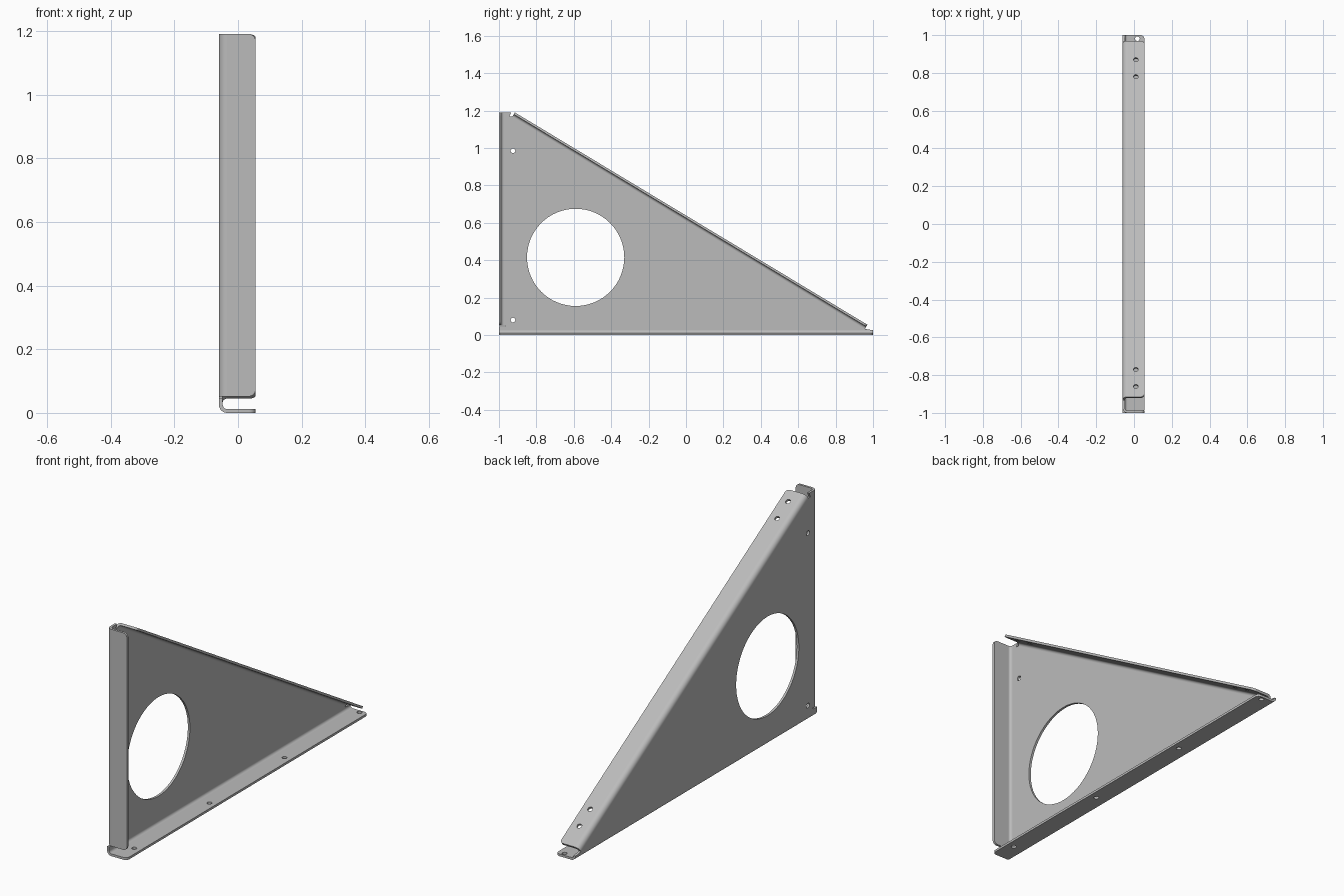
import bpy, bmesh
from math import sin, cos, pi
from mathutils import Matrix, Vector

T = 0.012          # sheet thickness
R = 0.026          # outer bend radius
X0, X1 = -0.06, 0.055   # outer face of plate, free edge of flanges

if "Cube" in bpy.data.objects:
    bpy.data.objects.remove(bpy.data.objects["Cube"])

steel = bpy.data.materials.new("grey_steel")
steel.use_nodes = True
GREY = (0.5, 0.5, 0.5, 1)
steel.diffuse_color = GREY
steel.node_tree.nodes["Principled BSDF"].inputs["Base Color"].default_value = GREY


def frame(u, v, origin):
    """Matrix whose local x and y axes are u and v."""
    u, v = Vector(u), Vector(v)
    m = Matrix((u, v, u.cross(v))).transposed().to_4x4()
    m.translation = origin
    return m


def add_object(name, bm):
    bmesh.ops.remove_doubles(bm, verts=bm.verts, dist=1e-5)
    bmesh.ops.recalc_face_normals(bm, faces=bm.faces)
    mesh = bpy.data.meshes.new(name)
    bm.to_mesh(mesh)
    bm.free()
    mesh.materials.append(steel)
    obj = bpy.data.objects.new(name, mesh)
    bpy.context.collection.objects.link(obj)
    bpy.ops.object.select_all(action='DESELECT')
    obj.select_set(True)
    bpy.context.view_layer.objects.active = obj
    bpy.ops.object.shade_smooth_by_angle(angle=pi / 6)


def arc(cx, cy, r, a0, a1, n):
    return [(cx + r * cos(a0 + (a1 - a0) * i / n),
             cy + r * sin(a0 + (a1 - a0) * i / n)) for i in range(n + 1)]


def circle(cx, cy, r, n):
    return arc(cx, cy, r, 0, 2 * pi, n)[:-1]


def sheet(name, loops, matrix):
    """Flat sheet: first loop is the outline, the rest are holes."""
    curve = bpy.data.curves.new(name + "_outline", 'CURVE')
    curve.dimensions = '2D'
    curve.fill_mode = 'BOTH'
    curve.extrude = T / 2
    for loop in loops:
        spline = curve.splines.new('POLY')
        spline.points.add(len(loop) - 1)
        for point, (a, b) in zip(spline.points, loop):
            point.co = (a, b, 0, 1)
        spline.use_cyclic_u = True
    temp = bpy.data.objects.new(name + "_outline", curve)
    bpy.context.collection.objects.link(temp)
    deps = bpy.context.evaluated_depsgraph_get()
    mesh = bpy.data.meshes.new_from_object(temp.evaluated_get(deps))
    bm = bmesh.new()
    bm.from_mesh(mesh)
    bm.transform(matrix)
    bpy.data.objects.remove(temp)
    bpy.data.curves.remove(curve)
    bpy.data.meshes.remove(mesh)
    add_object(name, bm)


def folded_flange(name, start, end, normal, holes=(), corner=0.02):
    """Flange folded off the plate along an outer line given in (y, z)."""
    p0, p1 = Vector((0, *start)), Vector((0, *end))
    n = Vector((0, *normal)).normalized()
    length = (p1 - p0).length
    u = (p1 - p0).normalized()

    # flat leg with rounded free corners
    outline = [(0, X0 + R), (length, X0 + R)]
    outline += arc(length - corner, X1 - corner, corner, 0, pi / 2, 6)
    outline += arc(corner, X1 - corner, corner, pi / 2, pi, 6)
    loops = [outline] + [circle(s, x, 0.0125, 20) for s, x in holes]
    sheet(name, loops, frame(u, (1, 0, 0), p0 - n * T / 2))

    # quarter-round bend
    section = arc(0, 0, R, pi / 2, pi, 8) + arc(0, 0, R - T, pi, pi / 2, 8)
    bm = bmesh.new()
    rings = [[bm.verts.new(p + Vector((X0 + R + a, 0, 0)) + n * (b - R))
              for a, b in section] for p in (p0, p1)]
    count = len(section)
    for i in range(count):
        j = (i + 1) % count
        bm.faces.new((rings[0][i], rings[0][j], rings[1][j], rings[1][i]))
    for ring in rings:
        for i in range(count // 2 - 1):
            bm.faces.new((ring[i], ring[i + 1],
                          ring[count - 2 - i], ring[count - 1 - i]))
    add_object(name + "_bend", bm)


# Sloped edge
top, tip = Vector((-0.915, 1.19)), Vector((0.97, 0.055))
slope = (tip - top).normalized()
slope_n = Vector((-slope.y, slope.x))
top_in, tip_in = top - slope_n * R, tip - slope_n * R

# Side plate with corner reliefs, large opening and two small holes
plate = [(-1, R), (0.995, R), tuple(tip_in), tuple(top_in),
         (-0.945, top_in.y), (-0.935, 1.19), (-1 + R, 1.19),
         (-1 + R, 0.052), (-0.967, 0.052), (-0.967, 0.045), (-1, 0.045)]
sheet("side_plate",
      [plate, circle(-0.59, 0.415, 0.26, 64),
       circle(-0.925, 0.985, 0.0125, 20), circle(-0.925, 0.08, 0.0125, 20)],
      frame((0, 1, 0), (0, 0, 1), (X0 + T / 2, 0, 0)))

# Flanges
folded_flange("front_flange", (-1, 0.052), (-1, 1.19), (-1, 0))
folded_flange("bottom_flange", (-1, 0), (1, 0), (0, -1),
              [(0.115 + 0.622 * i, 0.018) for i in range(4)])
folded_flange("sloped_flange", top, tip, slope_n,
              [((y - top.x) / slope.x, 0.01) for y in (-0.86, -0.77, 0.78, 0.87)])
